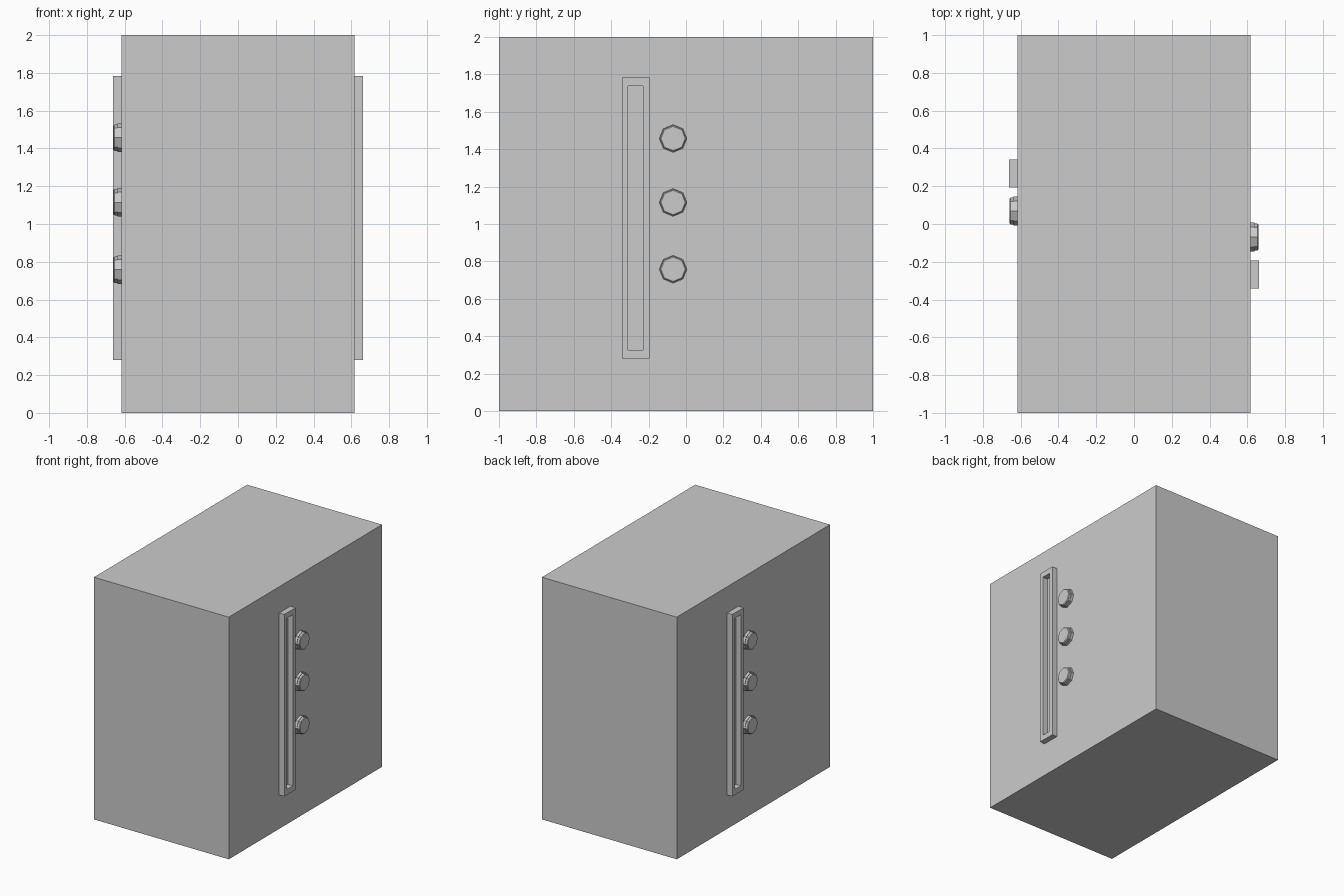
import bpy, bmesh, math
from mathutils import Matrix

if "Cube" in bpy.data.objects:
    bpy.data.objects.remove(bpy.data.objects["Cube"])

HX = 0.616  # half width of the cabinet


def make_object(name, bm, matrix):
    bmesh.ops.transform(bm, matrix=matrix, verts=bm.verts)
    bmesh.ops.recalc_face_normals(bm, faces=bm.faces)
    mesh = bpy.data.meshes.new(name)
    bm.to_mesh(mesh)
    bm.free()
    obj = bpy.data.objects.new(name, mesh)
    bpy.context.collection.objects.link(obj)
    return obj


def bridge(bm, loop_a, loop_b):
    n = len(loop_a)
    for i in range(n):
        j = (i + 1) % n
        bm.faces.new((loop_a[i], loop_a[j], loop_b[j], loop_b[i]))


def rect(bm, x, y0, y1, z0, z1):
    return [bm.verts.new((x, y, z)) for y, z in ((y0, z0), (y1, z0), (y1, z1), (y0, z1))]


def handle_frame(name, matrix):
    # Hollow rectangular rim standing out from the cabinet wall
    bm = bmesh.new()
    x0, x1 = HX, HX + 0.0465
    outer, inner = (-0.342, -0.194, 0.28, 1.783), (-0.309, -0.23, 0.325, 1.738)
    loops = [rect(bm, x0, *outer), rect(bm, x1, *outer),
             rect(bm, x1, *inner), rect(bm, x0, *inner)]
    for a, b in zip(loops, loops[1:]):
        bridge(bm, a, b)
    make_object(name, bm, matrix)


def knob(name, z, matrix):
    # Eight-sided knob: base collar, small step, bevelled cap
    bm = bmesh.new()
    profile = [(0, 0.076), (0.021, 0.076), (0.021, 0.071), (0.037, 0.071), (0.042, 0.065)]
    rings = []
    for dx, r in profile:
        rings.append([bm.verts.new((HX + dx,
                                    -0.069 + r * math.cos(i * math.pi / 4),
                                    z + r * math.sin(i * math.pi / 4))) for i in range(8)])
    for a, b in zip(rings, rings[1:]):
        bridge(bm, a, b)
    bm.faces.new(rings[-1])
    make_object(name, bm, matrix)


# Cabinet block
bm = bmesh.new()
bmesh.ops.create_cube(bm, size=1)
make_object("cabinet", bm, Matrix.Translation((0, 0, 1)) @ Matrix.Diagonal((2 * HX, 2, 2, 1)))

# Handle and knobs on the right, repeated half a turn round on the left
for side, angle in (("right", 0), ("left", math.pi)):
    turn = Matrix.Rotation(angle, 4, 'Z')
    handle_frame(f"{side}_handle_frame", turn)
    for i, z in enumerate((0.758, 1.115, 1.457)):
        knob(f"{side}_knob_{i + 1}", z, turn)
